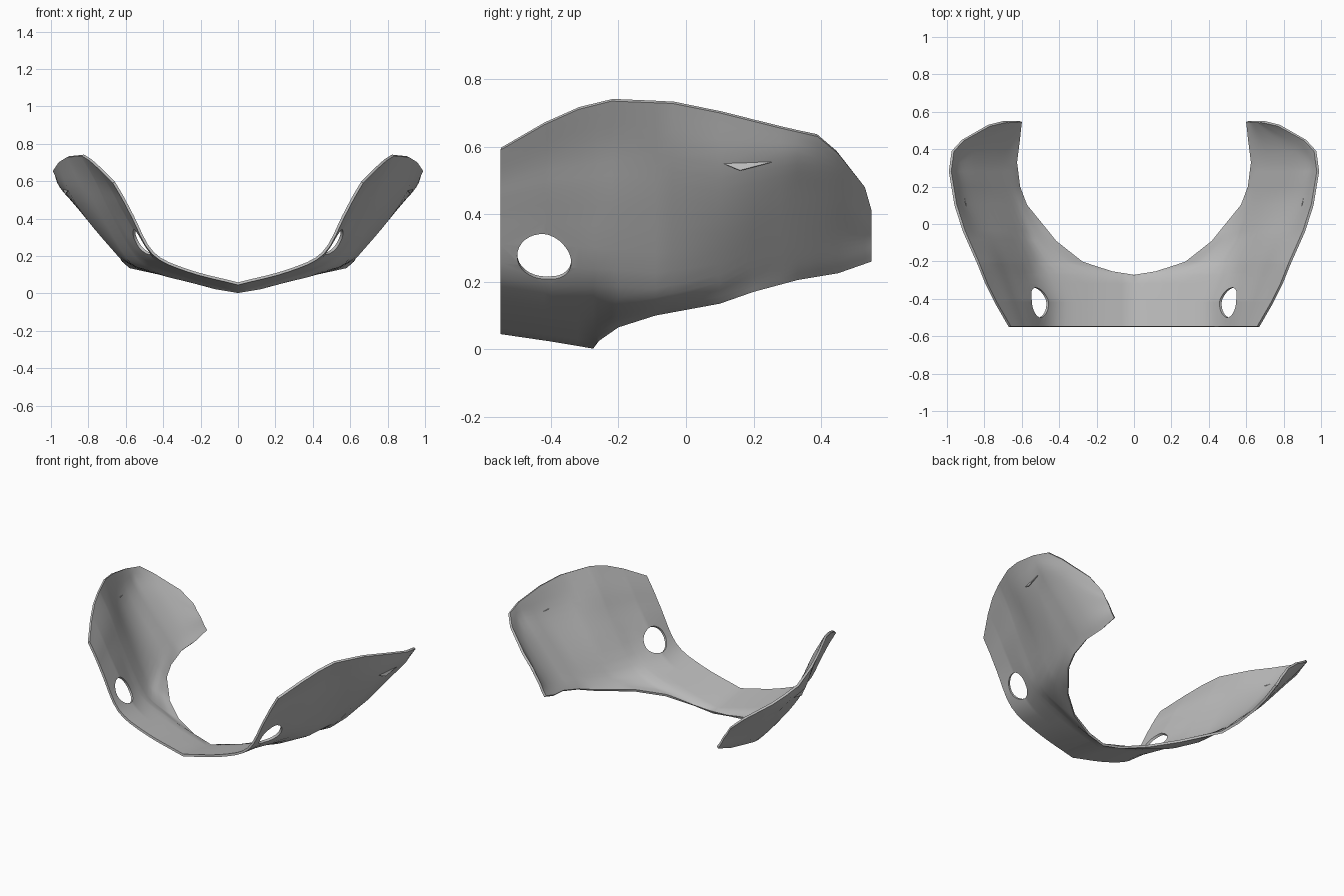
import bpy, bmesh
from mathutils import Vector, Matrix

default_cube = bpy.data.objects.get("Cube")
if default_cube:
    bpy.data.objects.remove(default_cube, do_unlink=True)

grey = bpy.data.materials.new("plain grey")
grey.use_nodes = True
grey.diffuse_color = (0.5, 0.5, 0.5, 1)
grey.node_tree.nodes["Principled BSDF"].inputs["Base Color"].default_value = grey.diffuse_color

# Lengthwise guide curves of the left half, each point is (y, x, z)
inner_edge = [(-.55, 0, .045), (-.4, 0, .023), (-.275, 0, .002), (-.262, .12, .022),
              (-.2, .28, .065), (-.09, .42, .1), (.1, .58, .135), (.2, .62, .17),
              (.33, .635, .205), (.45, .62, .225), (.55, .61, .26)]
brow = [(-.55, .27, .115), (-.275, .27, .08), (-.2, .41, .1), (-.09, .5, .125),
        (.1, .61, .165), (.33, .68, .25), (.45, .66, .265), (.55, .63, .29)]
cheek_crease = [(-.55, .46, .21), (-.41, .455, .19), (-.2, .54, .185), (-.09, .59, .18),
                (.1, .66, .22), (.33, .75, .33), (.45, .72, .335), (.55, .65, .33)]
cheek_middle = [(-.55, .57, .41), (-.41, .61, .43), (-.2, .68, .42), (.1, .8, .385),
                (.33, .87, .47), (.45, .81, .44), (.55, .67, .36)]
upper_cheek = [(-.55, .62, .505), (-.41, .68, .56), (-.2, .765, .6), (.1, .905, .545),
               (.33, .955, .57), (.45, .875, .52), (.55, .685, .385)]
rim = [(-.55, .67, .59), (-.42, .745, .665), (-.32, .795, .71), (-.22, .835, .735),
       (-.04, .915, .728), (.1, .96, .7), (.28, .99, .655), (.39, .975, .63),
       (.45, .92, .58), (.53, .78, .48), (.55, .7, .41)]
guides = [inner_edge, brow, cheek_crease, cheek_middle, upper_cheek, rim]


def point_on(guide, y):
    """Point where a guide curve crosses the station y."""
    for a, b in zip(guide, guide[1:]):
        if y <= b[0]:
            break
    t = (y - a[0]) / (b[0] - a[0])
    return Vector((a[1] + (b[1] - a[1]) * t, y, a[2] + (b[2] - a[2]) * t))


def smooth_section(points, steps=4):
    """Rounded curve running through the section points."""
    ends = [points[0] * 2 - points[1]] + points + [points[-1] * 2 - points[-2]]
    result = []
    for p, a, b, q in zip(ends, ends[1:], ends[2:], ends[3:]):
        for k in range(steps):
            t = k / steps
            result.append(a + (b - p) * t / 2 + (p * 2 - a * 5 + b * 4 - q) * t**2 / 2
                          + (a * 3 - p - b * 3 + q) * t**3 / 2)
    return result + [points[-1]]


def new_object(name, bm):
    mesh = bpy.data.meshes.new(name)
    bm.to_mesh(mesh)
    bm.free()
    mesh.materials.append(grey)
    obj = bpy.data.objects.new(name, mesh)
    bpy.context.collection.objects.link(obj)
    return obj


def add_mirror(obj):
    mirror = obj.modifiers.new("mirror", "MIRROR")
    mirror.use_clip = True
    mirror.merge_threshold = 0.001


# Shell: sections lofted from front to back
stations = sorted({p[0] for guide in guides for p in guide})
bm = bmesh.new()
rows = []
for y in stations:
    section = smooth_section([point_on(g, y) for g in guides])
    rows.append([bm.verts.new(p) for p in section])
for row, after in zip(rows, rows[1:]):
    for j in range(len(row) - 1):
        bm.faces.new((row[j], after[j], after[j + 1], row[j + 1]))
shell = new_object("mask_shell", bm)
add_mirror(shell)
thickness = shell.modifiers.new("thickness", "SOLIDIFY")
thickness.thickness = 0.014
thickness.offset = -1

# Round holes drilled square to the slope of each cheek
bm = bmesh.new()
axis = Vector((.81, 0, -.58))
place = Matrix.Translation((.508, -.42, .278)) @ axis.to_track_quat("Z", "Y").to_matrix().to_4x4()
bmesh.ops.create_cone(bm, cap_ends=True, segments=32, radius1=.08, radius2=.08,
                      depth=.2, matrix=place)
cutter = new_object("hole_cutter", bm)
add_mirror(cutter)
cutter.hide_render = True
cutter.hide_viewport = False
holes = shell.modifiers.new("holes", "BOOLEAN")
holes.operation = "DIFFERENCE"
holes.solver = "EXACT"
holes.object = cutter

# Bake the shell and drop the cutter
bpy.context.view_layer.update()
baked = bpy.data.meshes.new_from_object(shell.evaluated_get(bpy.context.evaluated_depsgraph_get()))
shell.modifiers.clear()
shell.data = baked
bpy.data.objects.remove(cutter, do_unlink=True)

# Small upright triangular tabs on the cheeks
bm = bmesh.new()
corners = [(.89, .05, .575), (.925, .16, .53), (.935, .255, .555)]
bm.faces.new([bm.verts.new(c) for c in corners])
tab = new_object("side_tab", bm)
add_mirror(tab)
tab.modifiers.new("thickness", "SOLIDIFY").thickness = 0.004

# Smooth shading with sharp borders
bpy.ops.object.select_all(action="DESELECT")
shell.select_set(True)
bpy.context.view_layer.objects.active = shell
bpy.ops.object.shade_smooth_by_angle(angle=0.6)
